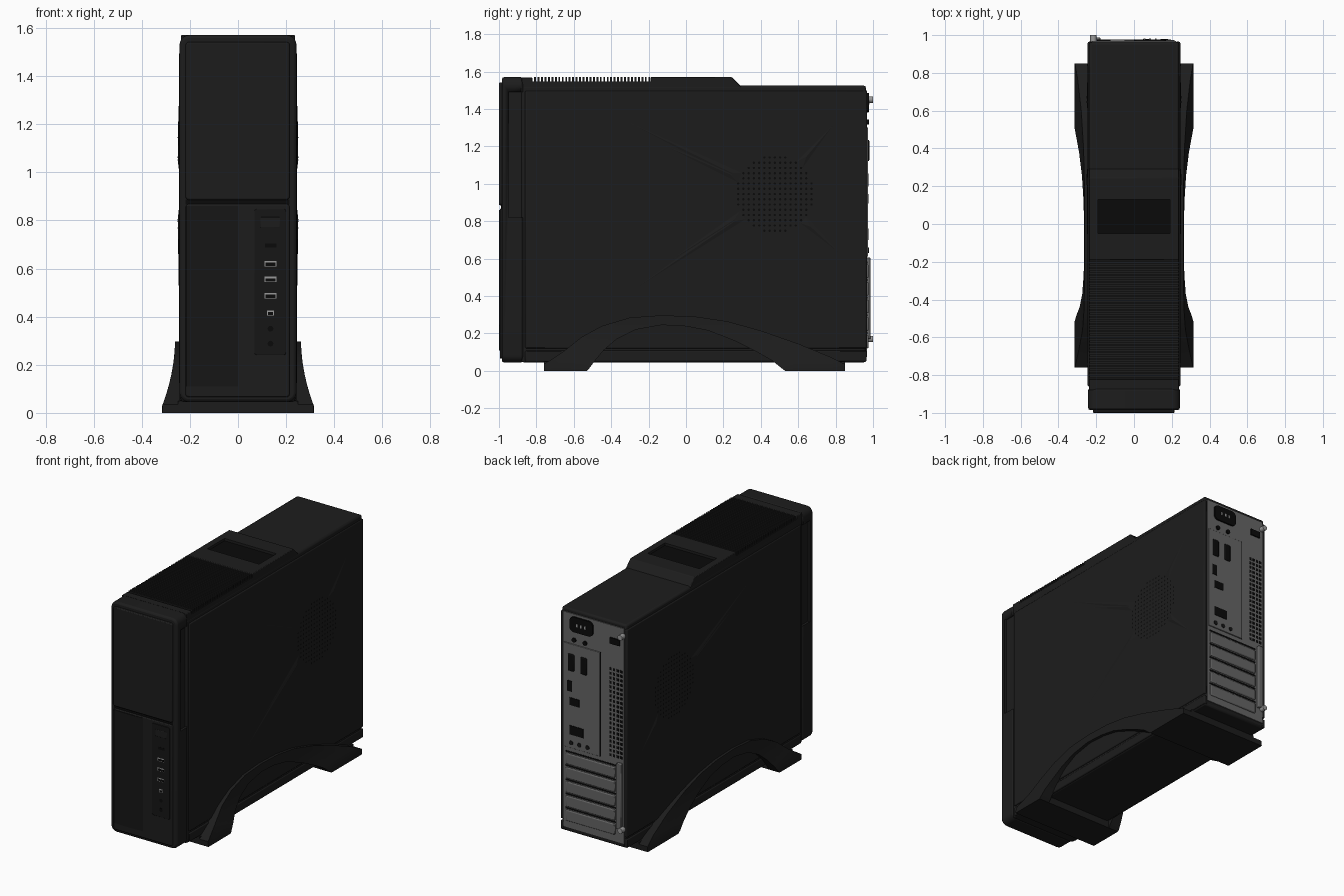
import bpy, bmesh, math
from mathutils import Vector, Matrix

cube = bpy.data.objects.get("Cube")
if cube:
    bpy.data.objects.remove(cube, do_unlink=True)


def material(name, value):
    mat = bpy.data.materials.new(name)
    mat.use_nodes = True
    colour = (value, value, value, 1)
    mat.diffuse_color = colour
    node = next(n for n in mat.node_tree.nodes if n.type == 'BSDF_PRINCIPLED')
    node.inputs["Base Color"].default_value = colour
    return mat


CASE = material("case black", 0.012)
GLOSS = material("panel black", 0.008)
HOLE = material("hole black", 0.003)
STEEL = material("steel grey", 0.13)
SILVER = material("silver", 0.32)


def finish(name, bm, mat, bevel=0, segments=2, smooth=True):
    bmesh.ops.recalc_face_normals(bm, faces=bm.faces)
    mesh = bpy.data.meshes.new(name)
    bm.to_mesh(mesh)
    bm.free()
    obj = bpy.data.objects.new(name, mesh)
    bpy.context.collection.objects.link(obj)
    mesh.materials.append(mat)
    bpy.ops.object.select_all(action='DESELECT')
    obj.select_set(True)
    bpy.context.view_layer.objects.active = obj
    if bevel:
        mod = obj.modifiers.new("Bevel", 'BEVEL')
        mod.width, mod.segments, mod.limit_method = bevel, segments, 'ANGLE'
    if smooth:
        bpy.ops.object.shade_smooth_by_angle(angle=math.radians(35))
    return obj


def add_box(bm, x, y, z):
    """Each argument is a (low, high) pair."""
    centre = [sum(p) / 2 for p in (x, y, z)]
    size = [p[1] - p[0] for p in (x, y, z)]
    bmesh.ops.create_cube(bm, size=1, matrix=Matrix.Translation(centre) @ Matrix.Diagonal((*size, 1)))


def box(name, x, y, z, mat=CASE, bevel=0):
    bm = bmesh.new()
    add_box(bm, x, y, z)
    return finish(name, bm, mat, bevel)


def cylinder(name, x, y, z, radius, mat, sides=16):
    """Round part along the depth axis, y is a (low, high) pair."""
    bm = bmesh.new()
    turn = Matrix.Translation((x, sum(y) / 2, z)) @ Matrix.Rotation(math.pi / 2, 4, 'X')
    bmesh.ops.create_cone(bm, cap_ends=True, segments=sides, radius1=radius, radius2=radius,
                          depth=y[1] - y[0], matrix=turn)
    return finish(name, bm, mat)


def prism(name, points, vector, mat=CASE, bevel=0):
    bm = bmesh.new()
    face = bm.faces.new([bm.verts.new(p) for p in points])
    moved = bmesh.ops.extrude_face_region(bm, geom=[face])["geom"]
    bmesh.ops.translate(bm, vec=vector, verts=[v for v in moved if isinstance(v, bmesh.types.BMVert)])
    return finish(name, bm, mat, bevel)


def rounded(x0, x1, z0, z1, radius, y):
    points = []
    for k, (cx, cz) in enumerate([(x1 - radius, z1 - radius), (x0 + radius, z1 - radius),
                                  (x0 + radius, z0 + radius), (x1 - radius, z0 + radius)]):
        for step in range(6):
            a = math.pi / 2 * (k + step / 5)
            points.append((cx + radius * math.cos(a), y, cz + radius * math.sin(a)))
    return points


def cut(obj, x, y, z):
    cutter = box("cutter", x, y, z)
    cutter.hide_render = True
    mod = obj.modifiers.new("Cut", 'BOOLEAN')
    mod.operation, mod.solver, mod.object = 'DIFFERENCE', 'EXACT', cutter
    bpy.context.view_layer.objects.active = obj
    for m in list(obj.modifiers):
        bpy.ops.object.modifier_apply(modifier=m.name)
    bpy.data.objects.remove(cutter, do_unlink=True)


# Case shell and side panels
box("case_core", (-.238, .238), (-.88, .962), (.045, 1.525), CASE, .012)
for name, s in (("left", 1), ("right", -1)):
    box(name + "_side_panel", sorted((s * .22, s * .245)), (-.86, .965), (.12, 1.497), CASE, .006)
    box(name + "_lower_rail", sorted((s * .22, s * .244)), (-.86, .965), (.05, .108), CASE, .006)

    # Perforated round side vent
    bm = bmesh.new()
    for i in range(-7, 8):
        for j in range(-7, 8):
            if math.hypot(i, j) < 7.4:
                spot = Vector((s * .2458, .475 + i * .028, .945 + j * .028))
                bmesh.ops.create_circle(bm, cap_ends=True, segments=6, radius=.007,
                                        matrix=Matrix.Translation(spot) @ Matrix.Rotation(s * math.pi / 2, 4, 'Y'))
    vent = finish(name + "_vent_holes", bm, HOLE, smooth=False)

    # Pressed creases fanning out of the vent
    bm = bmesh.new()
    for ey, ez in ((-.35, 1.35), (-.15, 1.22), (-.3, .42), (-.1, .58), (.8, 1.33), (.83, .62)):
        hub, tip = Vector((0, .475, .945)), Vector((0, ey, ez))
        way = (tip - hub).normalized()
        side = Vector((0, -way.z, way.y)) * .025
        root = hub + way * .2
        out = Vector((s * .2445, 0, 0))
        a, b, c, top = [bm.verts.new(p + out) for p in
                        (root + side, root - side, tip, root + way * .06 + Vector((s * .006, 0, 0)))]
        for tri in ((a, b, top), (b, c, top), (c, a, top)):
            bm.faces.new(tri)
    finish(name + "_side_creases", bm, CASE, smooth=False)

# Front bezel with side finger recesses
bezel = prism("front_bezel", rounded(-.243, .243, .045, 1.57, .04, -.985), (0, .115, 0), CASE, .012)
for s in (1, -1):
    cut(bezel, sorted((s * .228, s * .3)), (-.95, -.86), (.82, 1.49))
prism("upper_door", rounded(-.218, .215, .885, 1.542, .015, -1), (0, .03, 0), CASE, .006)
prism("lower_front", rounded(-.218, .215, .065, .868, .015, -.995), (0, .03, 0), CASE, .006)
box("door_seam", (-.218, .215), (-.988, -.98), (.866, .887), HOLE)

# Curved glossy cover on the lower front
arc = [(-.213 + .213 * k / 8, -.996 - .004 * math.sin(math.pi * k / 8), .11) for k in range(9)]
prism("lower_cover", arc + [(0, -.98, .11), (-.213, -.98, .11)], (0, 0, .75), GLOSS)

# Port strip
prism("port_strip", rounded(.068, .2, .24, .848, .012, -.999), (0, .02, 0), GLOSS, .002)
box("power_button", (.092, .177), (-1, -.98), (.768, .815), CASE, .004)
box("indicator_slot", (.112, .16), (-1, -.98), (.687, .703), HOLE)
for n, z in enumerate((.62, .555, .487, .415)):
    half = .024 if n < 3 else .014
    box(f"port_rim_{n}", (.135 - half, .135 + half), (-1, -.99), (z - .011, z + .011), SILVER)
    box(f"port_slot_{n}", (.138 - half, .132 + half), (-1.0008, -.99), (z - .009, z + .004), HOLE)
for n, z in enumerate((.35, .288)):
    cylinder(f"audio_jack_{n}", .135, (-1, -.98), z, .012, HOLE)

# Top cover: sloped rear, scooped tray and cooling ribs
cover = prism("top_cover", [(-.237, -.19, 1.51), (-.237, -.19, 1.57), (-.237, .245, 1.57), (-.237, .295, 1.52),
                            (-.237, .295, 1.51)], (.474, 0, 0), CASE, .004)
cut(cover, (-.19, .19), (-.05, .13), (1.552, 1.6))
box("top_tray", (-.19, .19), (-.05, .13), (1.54, 1.554), HOLE)
box("rib_base", (-.237, .237), (-.88, -.18), (1.51, 1.547), CASE)
box("rib_front_bar", (-.237, .237), (-.88, -.82), (1.51, 1.567), CASE, .004)
bm = bmesh.new()
for n in range(34):
    y = -.812 + n * .0185
    add_box(bm, (-.235, .235), (y, y + .01), (1.54, 1.57))
finish("cooling_ribs", bm, CASE, smooth=False)

# Arched, flared stand
OUTER = [(-.76, 0), (-.76, .035), (-.66, .1), (-.56, .18), (-.45, .24), (-.3, .285), (-.13, .297), (.05, .29),
         (.22, .265), (.4, .215), (.6, .145), (.77, .075), (.85, .035), (.85, 0)]
INNER = [(-.53, 0), (-.52, .01), (-.49, .05), (-.44, .11), (-.37, .17), (-.27, .22), (-.13, .245), (0, .238),
         (.12, .215), (.26, .16), (.38, .1), (.46, .055), (.51, .015), (.53, 0)]


def flare(z):
    return .262 + .053 * (1 - max(z - .03, 0) / .267) ** 2


for name, s in (("left", 1), ("right", -1)):
    bm = bmesh.new()
    rings = []
    for o, i in zip(OUTER, INNER):
        band = [Vector(o).lerp(Vector(i), k / 4) for k in range(5)]
        ring = [(s * flare(p.y), p.x, p.y) for p in band]
        ring += [(s * .24, p.x, p.y) for p in reversed(band)]
        rings.append([bm.verts.new(p) for p in ring])
    for a, b in zip(rings, rings[1:]):
        for k in range(len(a)):
            m = (k + 1) % len(a)
            bm.faces.new((a[k], a[m], b[m], b[k]))
    bm.faces.new(rings[0])
    bm.faces.new(rings[-1])
    finish(name + "_stand_arch", bm, CASE)
box("front_foot", (-.25, .25), (-.76, -.53), (0, .05))
box("rear_foot", (-.25, .25), (.53, .85), (0, .05))

# Rear steel plate and connector shield
box("rear_plate", (-.222, .222), (.95, .968), (.075, 1.5), STEEL)
box("connector_shield", (-.05, .214), (.96, .974), (.61, 1.3), STEEL, .003)
box("shield_seam", (-.056, -.05), (.96, .97), (.61, 1.3), HOLE)
prism("power_socket", rounded(0, .17, 1.385, 1.485, .03, .96), (0, .018, 0), HOLE)
for n, x in enumerate((.055, .085, .115)):
    box(f"power_pin_{n}", (x - .005, x + .005), (.97, .981), (1.425, 1.445), SILVER)
for n, x in enumerate((.067, .16)):
    box(f"display_port_{n}", (x - .024, x + .024), (.96, .98), (1.12, 1.235), HOLE, .008)
for n, (x, z, w, h) in enumerate(((.17, 1.02, .017, .035), (.135, .92, .035, .025), (.12, .73, .05, .03),
                                  (-.16, 1.4, .035, .02))):
    box(f"rear_port_{n}", (x - w, x + w), (.96, .977), (z - h, z + h), HOLE)
for n, (x, z) in enumerate(((.14, 1.33), (.06, 1.33), (.16, .645), (.1, .645), (.04, .645))):
    cylinder(f"rear_jack_{n}", x, (.96, .978), z, .014, HOLE if n < 2 else GLOSS)

# Rear vent grid
bm = bmesh.new()
for i in range(4):
    for j in range(20):
        x, z = -.125 - i * .026, .64 + j * .03
        add_box(bm, (x - .008, x + .008), (.96, .969), (z - .009, z + .009))
finish("rear_vent_grid", bm, HOLE, smooth=False)

# Expansion slot brackets
for n in range(5):
    z = .12 + n * .094
    box(f"slot_bracket_{n}", (-.16, .2), (.96, .976), (z, z + .072), STEEL, .006)
    box(f"slot_gap_{n}", (-.165, .205), (.96, .97), (z + .078, z + .088), HOLE)
box("bracket_clamp", (-.212, -.178), (.96, .987), (.17, .605), STEEL, .004)
for n, z in enumerate((1.45, .17)):
    cylinder(f"panel_screw_{n}", -.215, (.95, 1), z, .017, SILVER)
